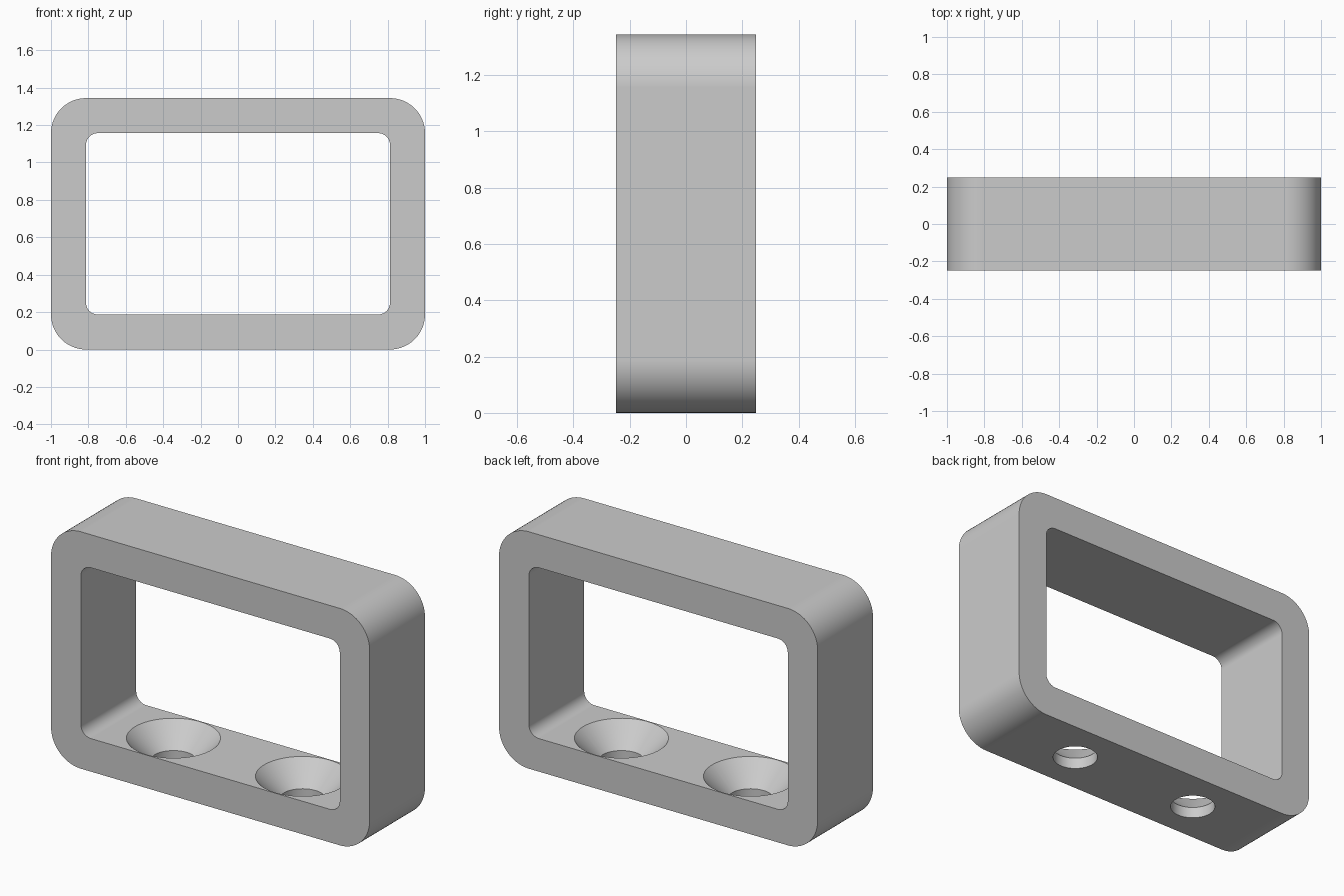
import bpy
import bmesh
from math import sin, cos, pi, radians

cube = bpy.data.objects.get("Cube")
if cube:
    bpy.data.objects.remove(cube, do_unlink=True)

WIDTH, HEIGHT, DEPTH = 2.0, 1.344, 0.496
WALL = 0.1875
OUTER_RADIUS, INNER_RADIUS = 0.1875, 0.0625
HOLE_X = 0.405
HOLE_RADIUS, RIM_RADIUS = 0.117, 0.242
STEPS = 16

grey = bpy.data.materials.new("plain grey")
grey.use_nodes = True
colour = (0.6, 0.6, 0.6, 1)
grey.diffuse_color = colour
grey.node_tree.nodes["Principled BSDF"].inputs["Base Color"].default_value = colour


def new_object(name, bm):
    bmesh.ops.recalc_face_normals(bm, faces=bm.faces)
    mesh = bpy.data.meshes.new(name)
    bm.to_mesh(mesh)
    bm.free()
    mesh.materials.append(grey)
    obj = bpy.data.objects.new(name, mesh)
    bpy.context.collection.objects.link(obj)
    return obj


def rounded_rectangle(width, height, radius):
    """Points (x, z) around a rounded rectangle centred on the frame."""
    points = []
    for corner, (sx, sz) in enumerate([(1, 1), (-1, 1), (-1, -1), (1, -1)]):
        for i in range(STEPS + 1):
            a = (corner + i / STEPS) * pi / 2
            points.append((sx * (width / 2 - radius) + radius * cos(a),
                           HEIGHT / 2 + sz * (height / 2 - radius) + radius * sin(a)))
    return points


def bridge(bm, rings, closed):
    """Join each ring of vertices to the next with quads."""
    pairs = list(zip(rings, rings[1:]))
    if closed:
        pairs.append((rings[-1], rings[0]))
    for a, b in pairs:
        for i in range(len(a)):
            j = (i + 1) % len(a)
            bm.faces.new((a[i], a[j], b[j], b[i]))


# Rectangular frame: outer and inner outlines, front and back
bm = bmesh.new()
outer = rounded_rectangle(WIDTH, HEIGHT, OUTER_RADIUS)
inner = rounded_rectangle(WIDTH - 2 * WALL, HEIGHT - 2 * WALL, INNER_RADIUS)
front, back = -DEPTH / 2, DEPTH / 2
rings = [[bm.verts.new((x, y, z)) for x, z in outline]
         for outline, y in [(outer, front), (outer, back), (inner, back), (inner, front)]]
bridge(bm, rings, closed=True)
frame = new_object("frame", bm)


# Countersunk screw holes through the bottom bar
def screw_hole_cutter(name, x):
    slope = RIM_RADIUS - HOLE_RADIUS
    profile = [(HOLE_RADIUS, -0.1), (HOLE_RADIUS, WALL - slope),
               (RIM_RADIUS, WALL), (RIM_RADIUS, WALL + 0.1)]
    bm = bmesh.new()
    count = 64
    rings = [[bm.verts.new((x + r * cos(2 * pi * i / count), r * sin(2 * pi * i / count), z))
              for i in range(count)] for r, z in profile]
    bridge(bm, rings, closed=False)
    bm.faces.new(rings[0])
    bm.faces.new(rings[-1])
    cutter = new_object(name, bm)
    cutter.hide_render = True
    return cutter


bpy.ops.object.select_all(action='DESELECT')
frame.select_set(True)
bpy.context.view_layer.objects.active = frame
for side, x in [("right", -HOLE_X), ("left", HOLE_X)]:
    cutter = screw_hole_cutter(side + "_screw_hole_cutter", x)
    cut = frame.modifiers.new(side + " screw hole", 'BOOLEAN')
    cut.operation = 'DIFFERENCE'
    cut.solver = 'EXACT'
    cut.object = cutter
    bpy.ops.object.modifier_apply(modifier=cut.name)
    bpy.data.objects.remove(cutter, do_unlink=True)

# Smooth fillets and cones, crisp edges, flat faces kept flat
bpy.ops.object.shade_smooth_by_angle(angle=radians(30))
weighted = frame.modifiers.new("flat faces", 'WEIGHTED_NORMAL')
weighted.keep_sharp = True
